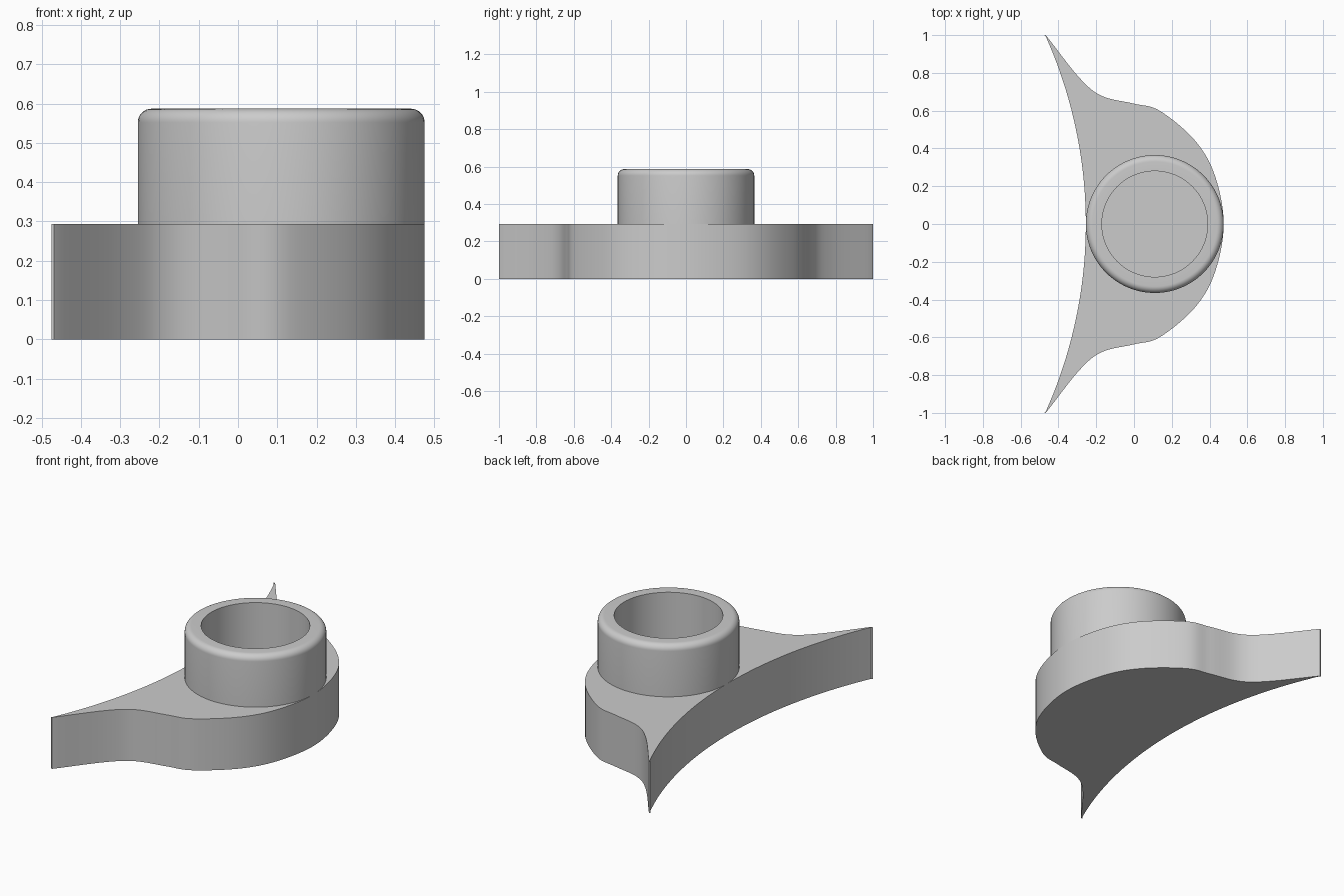
import bpy
import bmesh
from math import sin, cos, pi, radians, asin
from mathutils import Vector

if "Cube" in bpy.data.objects:
    bpy.data.objects.remove(bpy.data.objects["Cube"])

BASE_TOP, RING_TOP = 0.293, 0.587
RING_X, RING_R, HOLE_R, ROUND = 0.11, 0.365, 0.28, 0.035

grey = bpy.data.materials.new("plain grey")
grey.use_nodes = True
colour = (0.6, 0.6, 0.6, 1)
grey.diffuse_color = colour
grey.node_tree.nodes["Principled BSDF"].inputs["Base Color"].default_value = colour


def finish(bm, name):
    """Turn a bmesh into a smooth-shaded object that keeps its sharp edges."""
    bmesh.ops.recalc_face_normals(bm, faces=bm.faces)
    mesh = bpy.data.meshes.new(name)
    bm.to_mesh(mesh)
    bm.free()
    mesh.materials.append(grey)
    obj = bpy.data.objects.new(name, mesh)
    bpy.context.collection.objects.link(obj)
    bpy.ops.object.select_all(action='DESELECT')
    obj.select_set(True)
    bpy.context.view_layer.objects.active = obj
    bpy.ops.object.shade_smooth_by_angle(angle=radians(30))
    return obj


def spline(points, steps):
    """Smooth curve through all points except the two end handles."""
    p = [Vector(q) for q in points]
    curve = []
    for a, b, c, d in zip(p, p[1:], p[2:], p[3:]):
        for i in range(steps):
            t = i / steps
            curve.append(0.5 * (2 * b + (c - a) * t + (2 * a - 5 * b + 4 * c - d) * t ** 2
                                + (3 * b - a - 3 * c + d) * t ** 3))
    return curve + [p[-2]]


# Crescent base: bulging front edge, pointed wings, hollow back arc
bulge = spline([(0.427, -0.26), (0.475, 0), (0.427, 0.26), (0.32, 0.445), (0.135, 0.6),
                (0, 0.637), (-0.17, 0.678), (-0.29, 0.775), (-0.463, 0.995),
                (-0.636, 1.215)], 8)
arc_r, arc_mid = 2.43, -0.255
sweep = asin(0.995 / arc_r)
hollow = [Vector((arc_mid - arc_r + arc_r * cos(a), arc_r * sin(a)))
          for a in (sweep * (1 - i / 20) for i in range(21))]
half = bulge + [Vector((-0.468, 1)), Vector((-0.475, 0.999))] + hollow
outline = half + [Vector((v.x, -v.y)) for v in reversed(half[1:-1])]

bm = bmesh.new()
bottom = bm.faces.new([bm.verts.new((v.x, v.y, 0)) for v in outline])
extruded = bmesh.ops.extrude_face_region(bm, geom=[bottom], use_keep_orig=True)
top_verts = [g for g in extruded["geom"] if isinstance(g, bmesh.types.BMVert)]
bmesh.ops.translate(bm, verts=top_verts, vec=(0, 0, BASE_TOP))
finish(bm, "crescent_base")

# Raised collar: lathed wall with a rounded outer rim and an open bore
profile = [(RING_R, BASE_TOP)]
profile += [(RING_R - ROUND + ROUND * cos(a), RING_TOP - ROUND + ROUND * sin(a))
            for a in (pi / 2 * i / 8 for i in range(9))]
profile += [(HOLE_R, RING_TOP), (HOLE_R, BASE_TOP)]

bm = bmesh.new()
verts = [bm.verts.new((RING_X + r, 0, z)) for r, z in profile]
edges = [bm.edges.new(pair) for pair in zip(verts, verts[1:])]
bmesh.ops.spin(bm, geom=verts + edges, cent=(RING_X, 0, 0), axis=(0, 0, 1),
               angle=2 * pi, steps=96, use_merge=True)
bmesh.ops.remove_doubles(bm, verts=bm.verts, dist=0.0001)
finish(bm, "round_collar")
